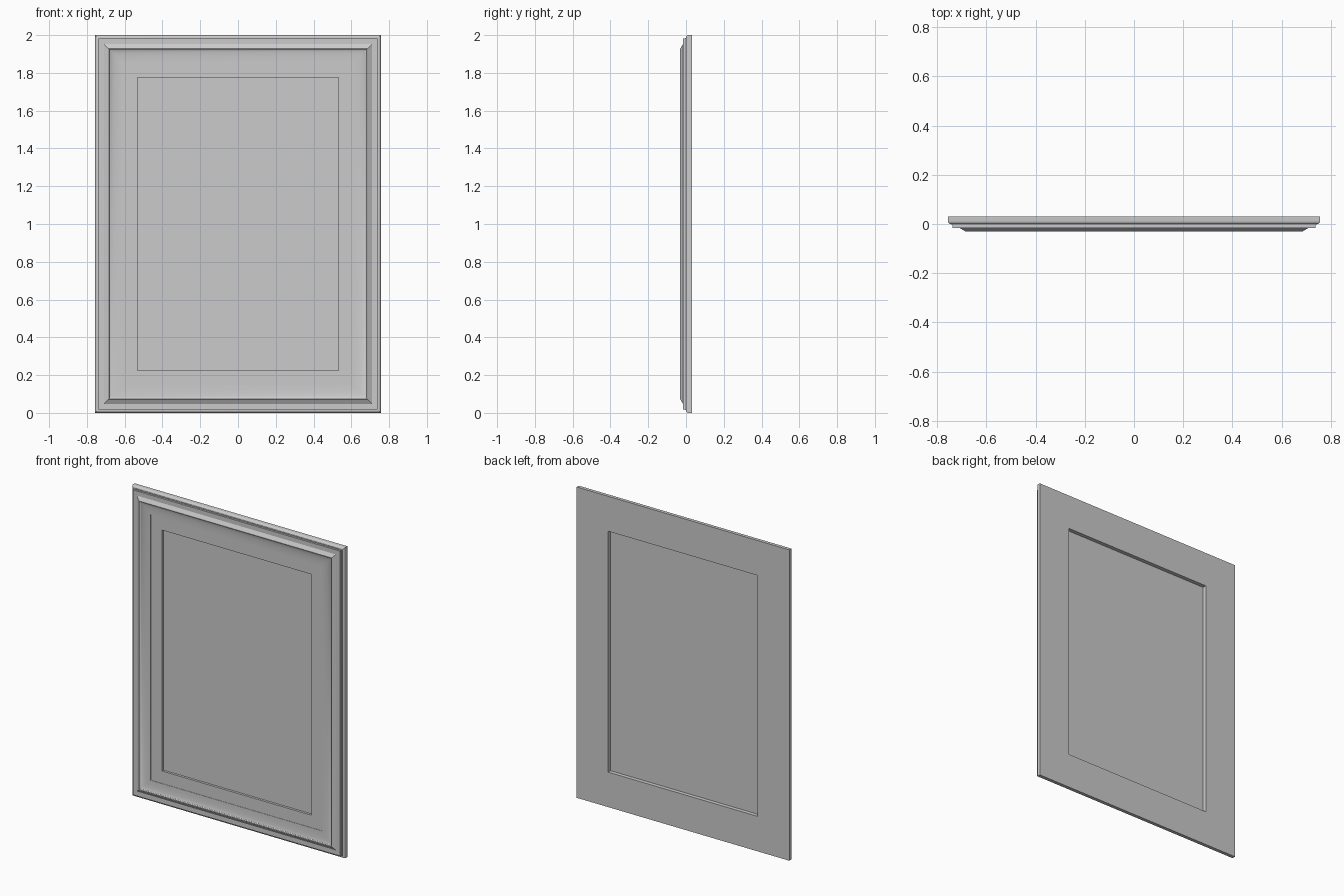
import bpy
import bmesh
import math

cube = bpy.data.objects.get("Cube")
if cube:
    bpy.data.objects.remove(cube, do_unlink=True)

HALF_W, HEIGHT = 0.757, 2.0
BACK, OPENING = 0.031, 0.225

grey = bpy.data.materials.new("plain grey")
grey.use_nodes = True
colour = (0.6, 0.6, 0.6, 1)
grey.diffuse_color = colour
grey.node_tree.nodes["Principled BSDF"].inputs["Base Color"].default_value = colour


def finish(bm, name):
    bmesh.ops.recalc_face_normals(bm, faces=bm.faces)
    mesh = bpy.data.meshes.new(name)
    bm.to_mesh(mesh)
    bm.free()
    mesh.materials.append(grey)
    obj = bpy.data.objects.new(name, mesh)
    bpy.context.collection.objects.link(obj)
    return obj


def rectangle(bm, inset, y):
    x = HALF_W - inset
    low, high = inset, HEIGHT - inset
    return [bm.verts.new((px, y, pz))
            for px, pz in ((-x, low), (x, low), (x, high), (-x, high))]


def arc(centre, radii, start, end, steps):
    angles = [math.radians(start + (end - start) * i / steps) for i in range(steps + 1)]
    return [(centre[0] + radii[0] * math.cos(a), centre[1] + radii[1] * math.sin(a))
            for a in angles]


# Moulding profile as (inset from the outer edge, depth)
profile = [(0, BACK)]
profile += arc((0.014, 0.013), (0.014, 0.014), 180, 270, 6)     # rounded outer edge
profile += [(0.014, -0.004), (0.019, -0.004), (0.019, -0.016)]  # small step
profile += [(0.048, -0.016), (0.068, -0.028)]                   # raised bevel
profile += [(0.07, -0.031), (0.074, -0.031)]                    # ridge
profile += arc((0.145, -0.029), (0.07, 0.015), 180, 90, 6)      # shallow cove
profile += [(0.145, -0.012), (OPENING, -0.012), (OPENING, BACK)]

# Mitred frame swept around the rectangle
bm = bmesh.new()
rings = [rectangle(bm, inset, y) for inset, y in profile]
for a, b in zip(rings, rings[1:] + rings[:1]):
    for i in range(4):
        j = (i + 1) % 4
        bm.faces.new((a[i], a[j], b[j], b[i]))
frame = finish(bm, "frame")
bpy.ops.object.select_all(action="DESELECT")
frame.select_set(True)
bpy.context.view_layer.objects.active = frame
bpy.ops.object.shade_smooth_by_angle(angle=math.radians(25))

# Recessed flat panel filling the opening
bm = bmesh.new()
front, back = (rectangle(bm, OPENING, y) for y in (0.003, 0.006))
bm.faces.new(front)
bm.faces.new(back)
for i in range(4):
    j = (i + 1) % 4
    bm.faces.new((front[i], front[j], back[j], back[i]))
finish(bm, "backing_panel")
